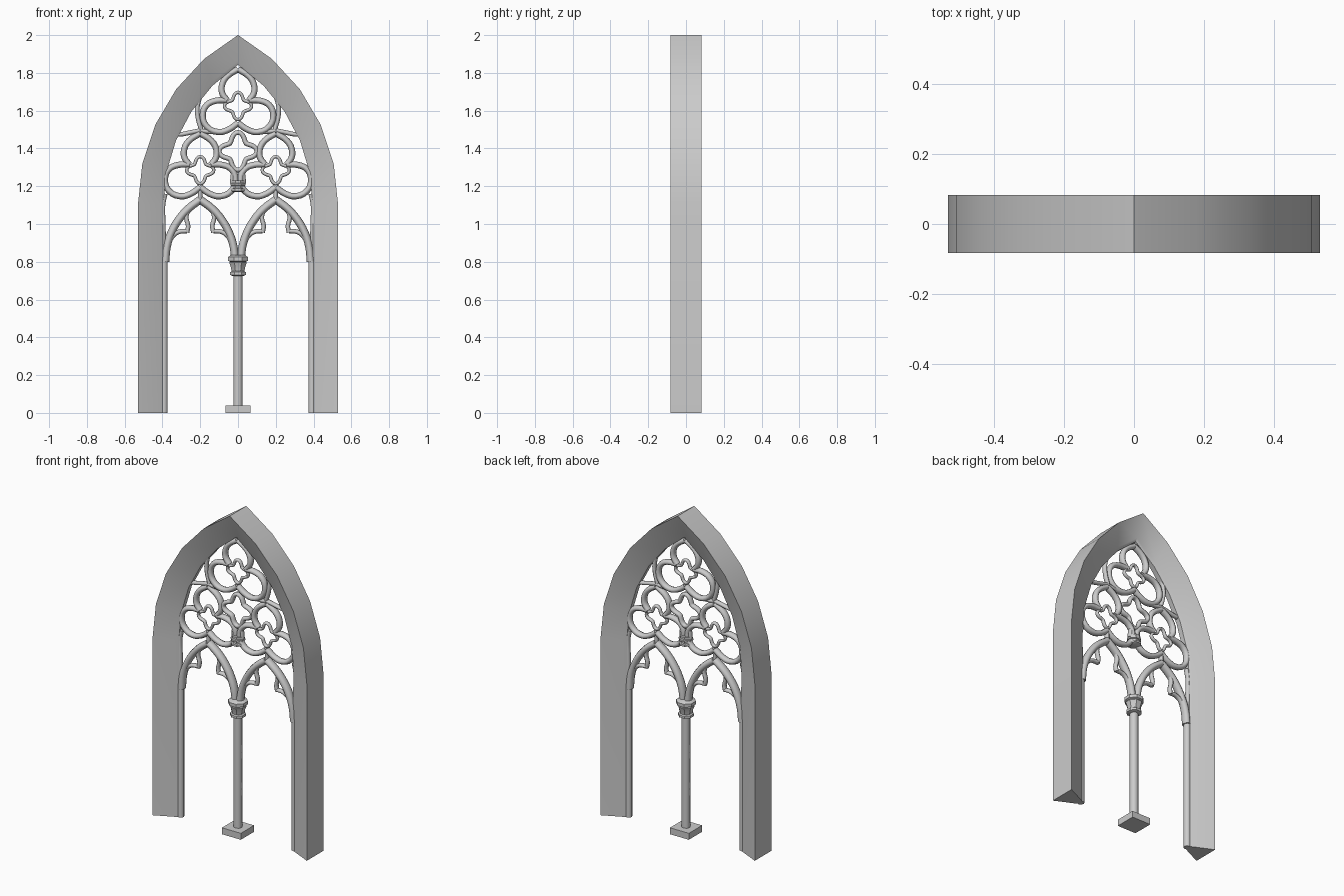
import bpy, bmesh
from math import sin, cos, acos, pi, sqrt

if "Cube" in bpy.data.objects:
    bpy.data.objects.remove(bpy.data.objects["Cube"])


def finish(bm, name, smooth=True):
    bmesh.ops.recalc_face_normals(bm, faces=bm.faces)
    me = bpy.data.meshes.new(name)
    bm.to_mesh(me)
    bm.free()
    ob = bpy.data.objects.new(name, me)
    bpy.context.collection.objects.link(ob)
    if smooth:
        bpy.ops.object.select_all(action='DESELECT')
        ob.select_set(True)
        bpy.context.view_layer.objects.active = ob
        bpy.ops.object.shade_smooth_by_angle(angle=0.6)
    return ob


def tubes(name, paths, r, depth=1.25, cyclic=False, res=3):
    """Round stone ribs along smooth paths of (x, z) points."""
    cu = bpy.data.curves.new(name, 'CURVE')
    cu.dimensions = '3D'
    cu.bevel_depth = r
    cu.bevel_resolution = 2
    cu.resolution_u = res
    cu.use_fill_caps = True
    for path in paths:
        sp = cu.splines.new('BEZIER')
        sp.bezier_points.add(len(path) - 1)
        for bp, (x, z) in zip(sp.bezier_points, path):
            bp.co = (x, 0, z)
            bp.handle_left_type = bp.handle_right_type = 'AUTO'
        sp.use_cyclic_u = cyclic
    ob = bpy.data.objects.new(name, cu)
    ob.scale.y = depth
    bpy.context.collection.objects.link(ob)
    return ob


def lathe(name, profile, sides=8):
    bm = bmesh.new()
    rings = []
    for r, z in profile:
        rings.append([bm.verts.new((r * cos((i + .5) * 2 * pi / sides),
                                    r * sin((i + .5) * 2 * pi / sides), z))
                      for i in range(sides)])
    for a, b in zip(rings, rings[1:]):
        for i in range(sides):
            j = (i + 1) % sides
            bm.faces.new((a[i], a[j], b[j], b[i]))
    bm.faces.new(rings[0])
    bm.faces.new(rings[-1])
    return finish(bm, name)


def both(paths, dx=0, dz=0):
    """Paths plus their mirror images about x = dx."""
    return [[(dx + s * x, dz + z) for x, z in p] for p in paths for s in (1, -1)]


# Outer pointed frame: tapered section swept up the jambs and round the arch
SPRING, C, SEG = 1.1, 0.5, 5
section = [(.53, -.082), (.53, .082), (.412, .026), (.396, .016),
           (.396, -.016), (.412, -.026)]
bm = bmesh.new()


def station(side, k):
    ring = []
    for u, y in section:
        if k < 0:
            x, z = u, 0
        else:
            R = u + C
            t = acos(C / R) * k / SEG
            x, z = R * cos(t) - C, SPRING + R * sin(t)
        ring.append(bm.verts.new((side * x, y, z)))
    return ring


rings = [station(1, k) for k in range(-1, SEG + 1)]
rings += [station(-1, k) for k in range(SEG - 1, -2, -1)]
n = len(section)
for a, b in zip(rings, rings[1:]):
    for i in range(n):
        bm.faces.new((a[i], a[(i + 1) % n], b[(i + 1) % n], b[i]))
bm.faces.new(rings[0])
bm.faces.new(rings[-1])
finish(bm, "arch_frame")

# Jamb rolls and central mullion
tubes("jamb_rolls", both([[(.393, 0), (.393, .82)]]), .021, 1.0)
tubes("mullion_shaft", [[(0, .02), (0, .76)]], .025, 1.0)

# Mullion foot
bm = bmesh.new()
bmesh.ops.create_cube(bm, size=1)
for v in bm.verts:
    k = .130
    v.co = (v.co.x * k, v.co.y * k, (v.co.z + .5) * .04)
finish(bm, "mullion_foot")

# Capitals
lathe("mullion_capital", [(.030, .725), (.045, .73), (.045, .745), (.037, .75),
                          (.042, .775), (.05, .795), (.046, .80), (.057, .805),
                          (.057, .825), (.04, .835)])
lathe("upper_capital", [(.03, 1.17), (.042, 1.175), (.042, 1.187), (.033, 1.19),
                        (.033, 1.20), (.042, 1.203), (.042, 1.213),
                        (.036, 1.217), (.036, 1.23)])

# Lancet arches with cusped inner foils
H, SP, R = .185, .80, .385
tmax = acos((R - H) / R)
arc = [(R * cos(tmax * i / 5) - (R - H), SP + R * sin(tmax * i / 5)) for i in range(6)]
lower_foil = [(.172, .88), (.15, .93), (.115, .958), (.07, .962)]
upper_foil = [(.07, .955), (.064, .99), (.074, 1.035), (.06, 1.075), (0, 1.125)]
for side, label in ((-1, "left"), (1, "right")):
    tubes(label + "_lancet", both([arc], side * .2), .021)
    tubes(label + "_lancet_cusps", both([lower_foil, upper_foil], side * .2), .012)

# Trefoils, each holding a small quatrefoil ring
top_lobe = [(.058, .03), (.083, .065), (.085, .11), (.06, .155), (0, .195)]
low_lobe = [(.058, .03), (.115, .028), (.165, .005), (.187, -.05),
            (.165, -.11), (.105, -.138), (.05, -.125), (0, -.09)]


def quatrefoil(cx, cz, size):
    pts = []
    for i in range(24):
        a = 2 * pi * i / 24
        r = size * (.80 + .20 * cos(4 * a))
        pts.append((cx + r * cos(a), cz + r * sin(a)))
    return pts


for label, cx, cz in (("left", -.2, 1.285), ("right", .2, 1.285), ("top", 0, 1.625)):
    tubes(label + "_trefoil", both([top_lobe, low_lobe], cx, cz), .0165)
    tubes(label + "_quatrefoil", [quatrefoil(cx, cz, .072)], .009, 1.3, True, 2)

# Central quatrefoil between the trefoils
tubes("centre_quatrefoil", [quatrefoil(0, 1.385, .1)], .013, 1.3, True, 2)

# Ribs tying the tracery to the frame and to each other
ties = [[(.2, 1.495), (.25, 1.485), (.30, 1.475), (.365, 1.475)],
        [(.2, 1.495), (.17, 1.49), (.105, 1.487)],
        [(.195, 1.50), (.212, 1.56), (.215, 1.62), (.195, 1.69)],
        [(.03, 1.215), (.028, 1.25), (.022, 1.285)],
        [(.2, 1.13), (.2, 1.195)],
        [(.385, 1.16), (.397, 1.10), (.395, 1.0), (.393, .8)]]
tubes("tracery_ties", both(ties), .012)
